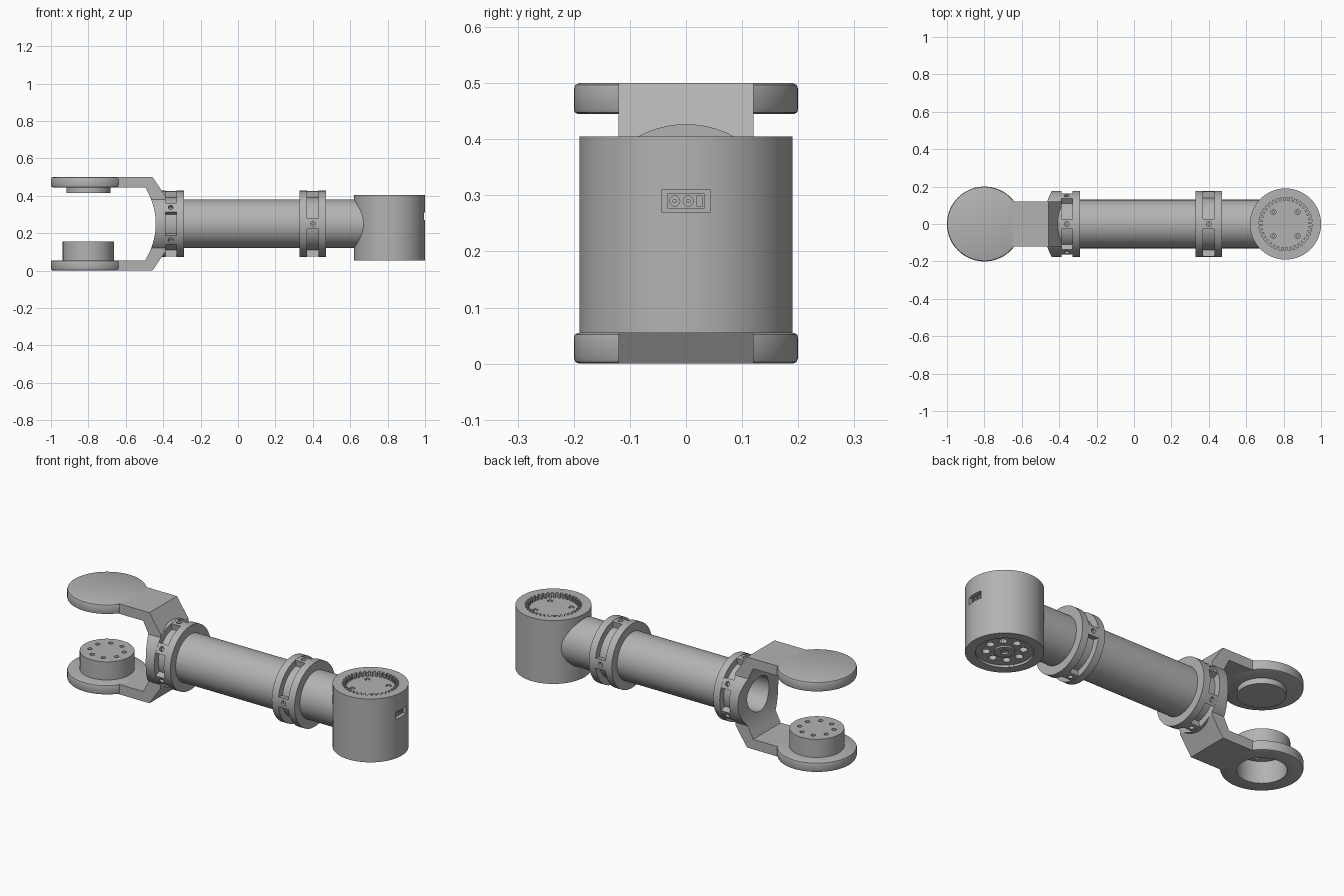
import bpy, bmesh
from math import radians, sin, cos, pi
from mathutils import Matrix, Vector

cube = bpy.data.objects.get("Cube")
if cube:
    bpy.data.objects.remove(cube, do_unlink=True)

grey = bpy.data.materials.new("machined grey")
grey.use_nodes = True
colour = (0.45, 0.45, 0.45, 1)
grey.diffuse_color = colour
grey.node_tree.nodes["Principled BSDF"].inputs["Base Color"].default_value = colour

MID = 0.25                      # height of the arm axis
X, Y, Z = Vector((1, 0, 0)), Vector((0, 1, 0)), Vector((0, 0, 1))
PIVOT, MOTOR = -0.8, 0.81       # x of the two joint axes


def finish(name, bm, matrix):
    bmesh.ops.transform(bm, matrix=matrix, verts=bm.verts)
    bmesh.ops.recalc_face_normals(bm, faces=bm.faces)
    mesh = bpy.data.meshes.new(name)
    bm.to_mesh(mesh)
    bm.free()
    obj = bpy.data.objects.new(name, mesh)
    bpy.context.collection.objects.link(obj)
    style(mesh)
    return obj


def style(mesh):
    mesh.materials.clear()
    mesh.materials.append(grey)
    mesh.shade_smooth()
    mesh.set_sharp_from_angle(angle=radians(30))


def lathe(name, profile, loc, axis=Z, steps=64):
    """Revolve a closed (radius, height) outline about an axis."""
    bm = bmesh.new()
    rings = [[bm.verts.new((r * cos(2 * pi * i / steps), r * sin(2 * pi * i / steps), h))
              for i in range(steps)] for r, h in profile]
    pairs = list(zip(rings, rings[1:] + rings[:1]))
    for (a, b), (p, q) in zip(pairs, zip(profile, profile[1:] + profile[:1])):
        if p[0] == 0 and q[0] == 0:
            continue
        for i in range(steps):
            j = (i + 1) % steps
            bm.faces.new((a[i], a[j], b[j], b[i]))
    bmesh.ops.remove_doubles(bm, verts=bm.verts, dist=1e-6)
    matrix = Matrix.Translation(loc) @ axis.to_track_quat('Z', 'Y').to_matrix().to_4x4()
    return finish(name, bm, matrix)


def rod(name, r, h0, h1, loc, axis=Z, steps=64):
    return lathe(name, [(0, h0), (r, h0), (r, h1), (0, h1)], loc, axis, steps)


def pipe(name, r, inner, x0, x1):
    return lathe(name, [(inner, x0), (r, x0), (r, x1), (inner, x1)], (0, 0, MID), X)


def prism(name, points, depth, matrix):
    """Extrude a flat outline evenly to both sides."""
    bm = bmesh.new()
    low = [bm.verts.new((u, v, -depth / 2)) for u, v in points]
    high = [bm.verts.new((u, v, depth / 2)) for u, v in points]
    bm.faces.new(low)
    bm.faces.new(high)
    for i in range(len(points)):
        j = (i + 1) % len(points)
        bm.faces.new((low[i], low[j], high[j], high[i]))
    return finish(name, bm, matrix)


def box(name, size, loc):
    bm = bmesh.new()
    bmesh.ops.create_cube(bm, size=1)
    return finish(name, bm, Matrix.Translation(loc) @ Matrix.Diagonal((*size, 1)))


def cut(obj, cutters):
    for c in cutters:
        mod = obj.modifiers.new("cut", 'BOOLEAN')
        mod.operation, mod.solver, mod.object = 'DIFFERENCE', 'EXACT', c
    graph = bpy.context.evaluated_depsgraph_get()
    mesh = bpy.data.meshes.new_from_object(obj.evaluated_get(graph))
    obj.modifiers.clear()
    obj.data = mesh
    style(mesh)
    for c in cutters:
        bpy.data.objects.remove(c, do_unlink=True)


def hole_circle(count, ring, r, h0, h1, x, start=0.0):
    turns = [start + 2 * pi * i / count for i in range(count)]
    return [rod("hole", r, h0, h1, (x + ring * cos(t), ring * sin(t), 0), Z, 16) for t in turns]


# Main hollow tube
pipe("arm_tube", 0.13, 0.095, -0.39, 0.672)


# Clamp collars: flanges around a groove, bridged by bolted lugs
def collar_lugs(name, x, count):
    across = Matrix(((0, 0, 1, x), (1, 0, 0, 0), (0, 1, 0, MID), (0, 0, 0, 1)))
    for i in range(count):
        mid = pi / 2 + 2 * pi * i / count
        arc = [mid + radians(d) for d in (-9, -4.5, 0, 4.5, 9)]
        outline = [(0.176 * cos(a), 0.176 * sin(a)) for a in arc]
        outline += [(0.135 * cos(a), 0.135 * sin(a)) for a in reversed(arc)]
        lug = prism(name + "_lug", outline, 0.064, across)
        out = Vector((0, cos(mid), sin(mid)))
        cut(lug, [rod("hole", 0.013, 0.155, 0.2, (x, 0, MID), out, 16)])
        rod(name + "_bolt", 0.008, 0.14, 0.166, (x, 0, MID), out, 6)


pipe("elbow_collar_flange_left", 0.177, 0.125, 0.43, 0.47)
pipe("elbow_collar_flange_right", 0.177, 0.125, 0.33, 0.37)
pipe("elbow_collar_core", 0.142, 0.125, 0.36, 0.44)
collar_lugs("elbow_collar", 0.40, 4)
pipe("yoke_collar_flange", 0.177, 0.125, -0.33, -0.29)
pipe("yoke_collar_core", 0.142, 0.125, -0.40, -0.32)
collar_lugs("yoke_collar", -0.36, 6)

# Yoke base, hollowed to a saddle around the pivot
base = pipe("yoke_base", 0.177, 0.095, -0.52, -0.388)
cut(base, [rod("saddle", 0.36, -0.3, 0.3, (PIVOT, 0, MID), Y, 128)])

# Yoke arms and rounded end discs, mirrored about the arm axis
arm = [(-0.65, 0.195), (-0.495, 0.195), (-0.447, 0.10), (-0.388, 0.10),
       (-0.388, 0.148), (-0.457, 0.25), (-0.65, 0.25)]
disc = [(0, 0.195), (0.192, 0.195), (0.198, 0.198), (0.2, 0.204),
        (0.2, 0.239), (0.197, 0.247), (0.19, 0.25), (0, 0.25)]
upright = Matrix.Translation((0, 0, MID)) @ Matrix.Rotation(pi / 2, 4, 'X')
discs = {}
for label, side in (("upper", 1), ("lower", -1)):
    prism(label + "_yoke_arm", [(u, side * v) for u, v in arm], 0.24, upright)
    discs[label] = lathe(label + "_yoke_disc", [(r, side * h) for r, h in disc],
                         (PIVOT, 0, MID), Z, 96)
rod("upper_boss", 0.118, 0.415, 0.45, (PIVOT, 0, 0))

# Lower boss, open from below and drilled with a bolt circle
cut(discs["lower"], [rod("bore", 0.122, -0.1, 0.1, (PIVOT, 0, 0))])
boss = lathe("lower_boss", [(0, 0.12), (0.122, 0.12), (0.122, 0.03), (0.137, 0.03),
                            (0.137, 0.155), (0, 0.155)], (PIVOT, 0, 0))
cut(boss, hole_circle(8, 0.088, 0.012, 0.1, 0.2, PIVOT, pi / 8))

# Motor housing with toothed top recess, drilled underside and socket pocket
housing = rod("motor_housing", 0.19, 0.055, 0.405, (MOTOR, 0, 0), Z, 96)
teeth = []
for i in range(36):
    for part, r in ((0, 0.124), (0.5, 0.124), (0.5, 0.143), (1, 0.143)):
        a = 2 * pi * (i + part * 0.98) / 36
        teeth.append((r * cos(a), r * sin(a)))
gear = prism("gear_recess", teeth, 0.1, Matrix.Translation((MOTOR, 0, 0.433)))
under = rod("under_recess", 0.14, 0, 0.067, (MOTOR, 0, 0))
pocket = box("pocket", (0.06, 0.088, 0.04), (1.0, 0, 0.29))
cut(housing, [gear, under, pocket]
    + hole_circle(4, 0.092, 0.014, 0.365, 0.45, MOTOR, pi / 4)
    + hole_circle(8, 0.09, 0.02, 0, 0.09, MOTOR))
for i in range(4):
    a = pi / 4 + i * pi / 2
    rod("housing_bolt", 0.009, 0.36, 0.38, (MOTOR + 0.092 * cos(a), 0.092 * sin(a), 0), Z, 6)
hub = rod("underside_hub", 0.05, 0.058, 0.08, (MOTOR, 0, 0), Z, 32)
cut(hub, [rod("hole", 0.02, 0, 0.075, (MOTOR, 0, 0), Z, 24)])

# Socket inside the pocket: block with two round ports and a slot
socket = box("socket_block", (0.025, 0.066, 0.026), (0.973, 0, 0.29))
cut(socket, [rod("port", 0.009, 0.976, 1.0, (0, y, 0.29), X, 20) for y in (-0.02, 0.004)]
    + [box("slot", (0.03, 0.01, 0.018), (0.991, 0.024, 0.29))])
for y in (-0.02, 0.004):
    rod("socket_pin", 0.004, 0.965, 0.984, (0, y, 0.29), X, 12)
